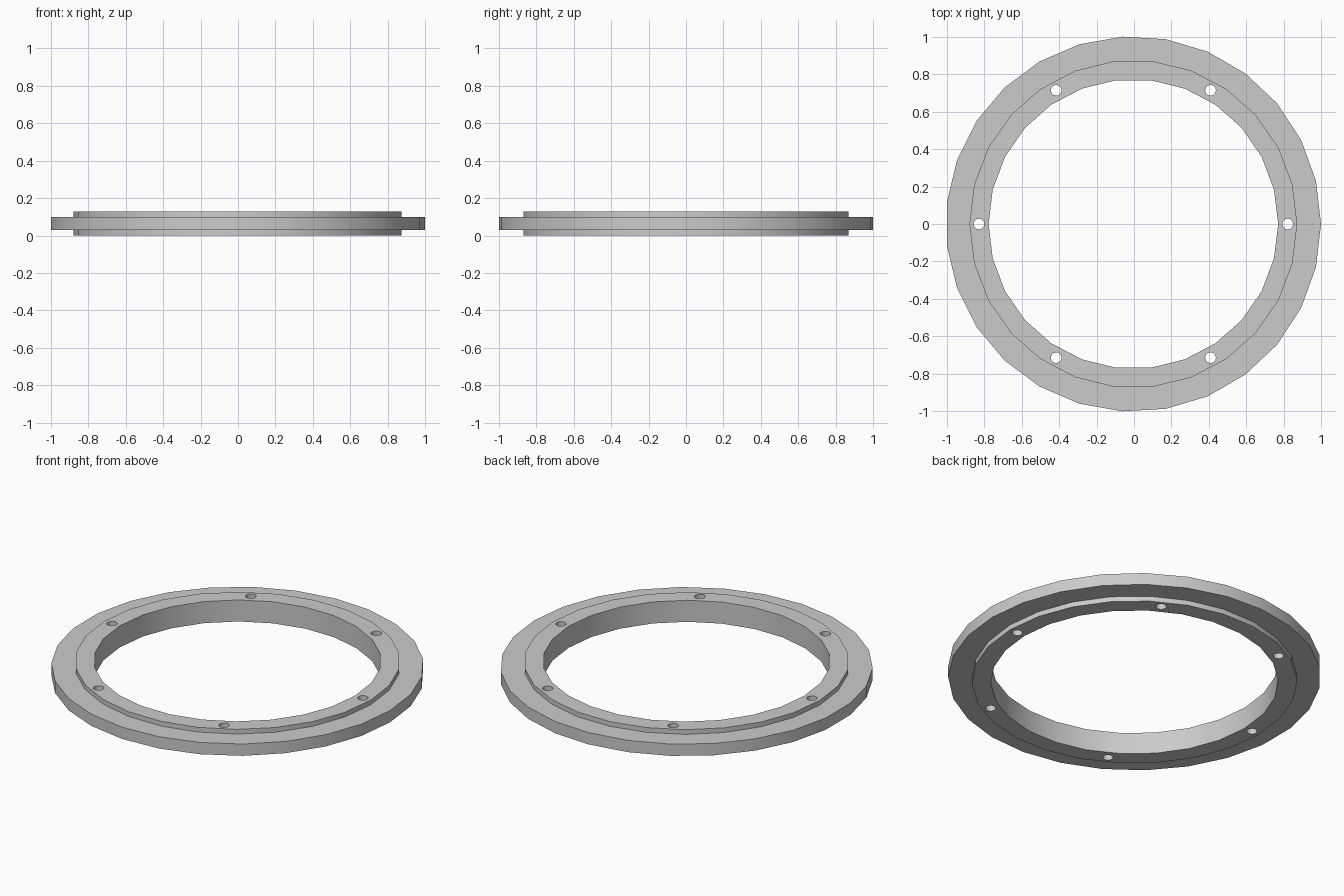
import bpy
from math import cos, sin, radians, tau

if "Cube" in bpy.data.objects:
    bpy.data.objects.remove(bpy.data.objects["Cube"])

SHIFT = -0.0034  # recentres the odd-sided flange on x = 0


def prism(name, sides, radius, z0, z1, x=0.0, y=0.0):
    """Upright prism with its first corner on +x."""
    ring = [(x + SHIFT + radius * cos(tau * i / sides),
             y + radius * sin(tau * i / sides)) for i in range(sides)]
    verts = [(px, py, z) for z in (z0, z1) for px, py in ring]
    faces = [tuple(reversed(range(sides))), tuple(range(sides, 2 * sides))]
    for i in range(sides):
        j = (i + 1) % sides
        faces.append((i, j, sides + j, sides + i))
    mesh = bpy.data.meshes.new(name)
    mesh.from_pydata(verts, [], faces)
    obj = bpy.data.objects.new(name, mesh)
    bpy.context.collection.objects.link(obj)
    return obj


def combine(target, tool, operation):
    """Apply a boolean and remove the helper."""
    tool.hide_render = True
    mod = target.modifiers.new("boolean", 'BOOLEAN')
    mod.operation = operation
    mod.solver = 'EXACT'
    mod.object = tool
    bpy.context.view_layer.objects.active = target
    bpy.ops.object.modifier_apply(modifier=mod.name)
    bpy.data.objects.remove(tool, do_unlink=True)


# Outer flange and the thicker hub band
flange_ring = prism("flange_ring", 27, 1.0017, 0.03, 0.10)
combine(flange_ring, prism("hub", 26, 0.875, 0.0, 0.128), 'UNION')

# Central bore
combine(flange_ring, prism("bore_cutter", 26, 0.773, -0.1, 0.3), 'DIFFERENCE')

# Six bolt holes through the hub band
for k in range(6):
    a = radians(60 * k)
    cutter = prism("bolt_cutter", 12, 0.029, -0.1, 0.3,
                   0.824 * cos(a), 0.824 * sin(a))
    combine(flange_ring, cutter, 'DIFFERENCE')

# Smooth round walls, crisp rims
bpy.ops.object.select_all(action='DESELECT')
flange_ring.select_set(True)
bpy.context.view_layer.objects.active = flange_ring
bpy.ops.object.shade_smooth_by_angle(angle=radians(35))
